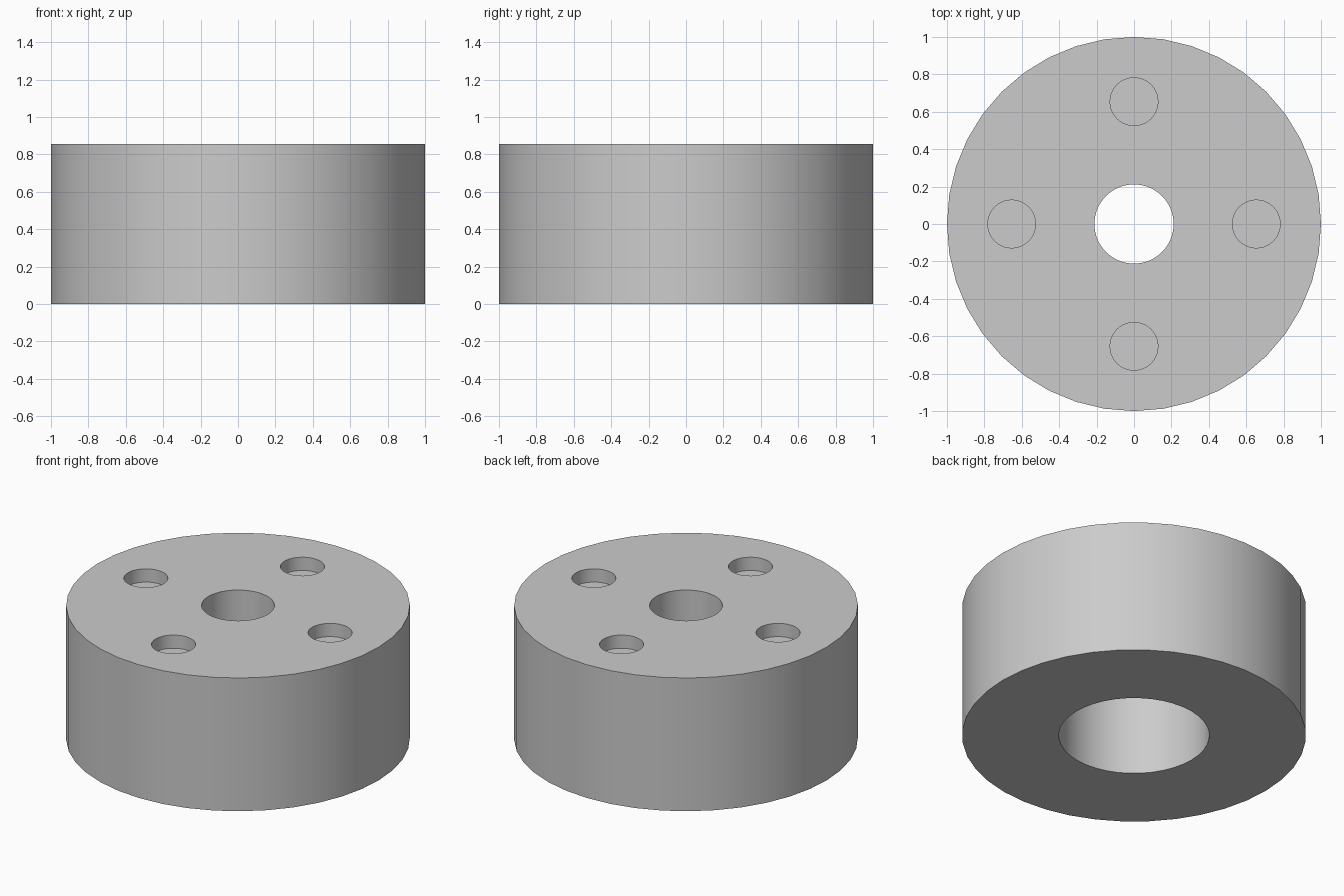
import bpy, bmesh, math

if "Cube" in bpy.data.objects:
    bpy.data.objects.remove(bpy.data.objects["Cube"])

HEIGHT = 0.855
TOP_HOLE_R = 0.212
BORE_R, BORE_DEPTH = 0.438, 0.64
POCKET_R, POCKET_DEPTH, POCKET_RING = 0.128, 0.085, 0.654
SIDES = 40

grey = bpy.data.materials.new("plain_grey")
grey.diffuse_color = (0.6, 0.6, 0.6, 1)
grey.use_nodes = True
grey.node_tree.nodes["Principled BSDF"].inputs["Base Color"].default_value = grey.diffuse_color


def make_object(name, bm):
    bmesh.ops.recalc_face_normals(bm, faces=bm.faces)
    mesh = bpy.data.meshes.new(name)
    bm.to_mesh(mesh)
    bm.free()
    obj = bpy.data.objects.new(name, mesh)
    bpy.context.collection.objects.link(obj)
    mesh.materials.append(grey)
    return obj


def lathe(name, profile, sides):
    """Revolve a closed (radius, z) profile around z."""
    bm = bmesh.new()
    rings = []
    for i in range(sides):
        a = 2 * math.pi * i / sides
        rings.append([bm.verts.new((r * math.cos(a), r * math.sin(a), z)) for r, z in profile])
    n = len(profile)
    for i in range(sides):
        p, q = rings[i], rings[(i + 1) % sides]
        for j in range(n):
            k = (j + 1) % n
            bm.faces.new((p[j], q[j], q[k], p[k]))
    return make_object(name, bm)


# Round body: through hole from the top, wider bore from below
body = lathe("round_body", [
    (1.0, 0), (1.0, HEIGHT), (TOP_HOLE_R, HEIGHT),
    (TOP_HOLE_R, BORE_DEPTH), (BORE_R, BORE_DEPTH), (BORE_R, 0)], SIDES)

# Four shallow round pockets in the top face
bm = bmesh.new()
for i in range(4):
    a = i * math.pi / 2
    new = bmesh.ops.create_cone(bm, cap_ends=True, segments=SIDES, radius1=POCKET_R,
                                radius2=POCKET_R, depth=2 * POCKET_DEPTH)["verts"]
    bmesh.ops.translate(bm, verts=new, vec=(
        POCKET_RING * math.cos(a), POCKET_RING * math.sin(a), HEIGHT))
cutter = make_object("pocket_cutter", bm)
cutter.hide_render = True

cut = body.modifiers.new("pockets", 'BOOLEAN')
cut.operation = 'DIFFERENCE'
cut.solver = 'EXACT'
cut.object = cutter
bpy.context.view_layer.objects.active = body
body.select_set(True)
bpy.ops.object.modifier_apply(modifier=cut.name)
bpy.data.objects.remove(cutter)

# Smooth walls with crisp rims
bpy.ops.object.shade_smooth_by_angle(angle=math.radians(30))
